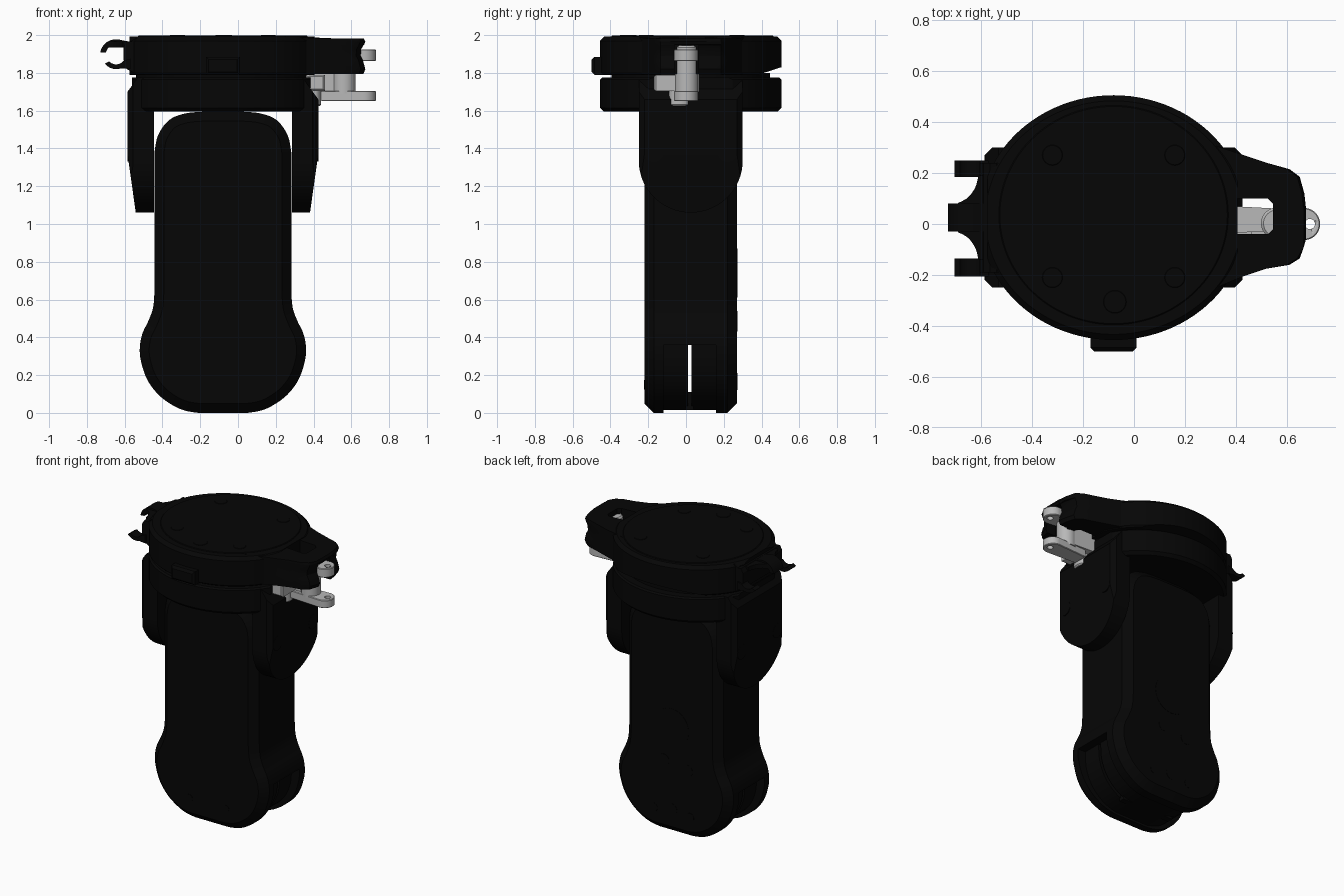
import bpy, bmesh, math
from mathutils import Vector

cube = bpy.data.objects.get("Cube")
if cube:
    bpy.data.objects.remove(cube)

CX, CY = -0.08, 0.025          # centre line of the body and rings


def material(name, rgb, rough):
    m = bpy.data.materials.new(name)
    m.use_nodes = True
    m.diffuse_color = (*rgb, 1)
    b = m.node_tree.nodes["Principled BSDF"]
    b.inputs["Base Color"].default_value = (*rgb, 1)
    b.inputs["Roughness"].default_value = rough
    return m


BLACK = material("matte black", (0.0018, 0.0018, 0.0018), 0.6)
GREY = material("light grey", (0.48, 0.48, 0.48), 0.5)


def loft(name, rings, mat, bev=(0, 0), cuts=()):
    """Join rings of points into a closed solid; chamfer the caps, trim by planes."""
    bm = bmesh.new()
    vs = [[bm.verts.new(p) for p in r] for r in rings]
    n = len(vs[0])
    for a, b in zip(vs, vs[1:]):
        for i in range(n):
            bm.faces.new((a[i], a[(i + 1) % n], b[(i + 1) % n], b[i]))
    caps = [bm.faces.new(vs[0]), bm.faces.new(vs[-1])]
    bmesh.ops.recalc_face_normals(bm, faces=bm.faces)
    edges = [list(c.edges) for c in caps]
    for es, w in zip(edges, bev):
        if w:
            bmesh.ops.bevel(bm, geom=es, offset=w, segments=1, affect='EDGES', clamp_overlap=True)
    for co, no in cuts:
        bmesh.ops.bisect_plane(bm, geom=bm.verts[:] + bm.edges[:] + bm.faces[:],
                               plane_co=co, plane_no=no, clear_outer=True)
        bmesh.ops.holes_fill(bm, edges=[e for e in bm.edges if e.is_boundary])
    bmesh.ops.recalc_face_normals(bm, faces=bm.faces)
    me = bpy.data.meshes.new(name)
    bm.to_mesh(me)
    bm.free()
    ob = bpy.data.objects.new(name, me)
    bpy.context.collection.objects.link(ob)
    me.materials.append(mat)
    bpy.ops.object.select_all(action='DESELECT')
    ob.select_set(True)
    bpy.context.view_layer.objects.active = ob
    bpy.ops.object.shade_smooth_by_angle(angle=math.radians(25))
    return ob


def prism(name, pts, axis, lo, hi, mat=BLACK, bev=(0, 0), cuts=()):
    put = {'x': lambda a, b, h: (h, a, b), 'y': lambda a, b, h: (a, h, b),
           'z': lambda a, b, h: (a, b, h)}[axis]
    return loft(name, [[put(a, b, h) for a, b in pts] for h in (lo, hi)], mat, bev, cuts)


def rect(a0, a1, b0, b1):
    return [(a0, b0), (a1, b0), (a1, b1), (a0, b1)]


def arc(a, b, ra, rb, t0, t1, n):
    ts = [math.radians(t0 + (t1 - t0) * i / n) for i in range(n + 1)]
    return [(a + ra * math.cos(t), b + rb * math.sin(t)) for t in ts]


def oval(a, b, ra, rb=None, n=96):
    return arc(a, b, ra, rb or ra, 0, 360, n)[:-1]


def smooth(pts, steps=5):
    """Catmull-Rom curve through an open list of points."""
    q = [Vector(p) for p in [pts[0]] + pts + [pts[-1]]]
    out = []
    for i in range(len(pts) - 1):
        a, b, c, d = q[i:i + 4]
        for s in range(steps):
            t = s / steps
            out.append((b * 2 + (c - a) * t + (a * 2 - b * 5 + c * 4 - d) * t * t
                        + (b * 3 - a - c * 3 + d) * t ** 3) / 2)
    return [tuple(p) for p in out] + [pts[-1]]


def mirrored(half):
    return [(CX + w, z) for w, z in half] + [(CX - w, z) for w, z in reversed(half)]


# Body: front and back shells round a recessed core
half = (smooth([(0.13, 0), (0.2, 0.012), (0.265, 0.04), (0.34, 0.095), (0.4, 0.175), (0.433, 0.27),
                (0.44, 0.345), (0.426, 0.42), (0.393, 0.49), (0.369, 0.56), (0.362, 0.65)])
        + smooth([(0.362, 1.38), (0.343, 1.47), (0.285, 1.55), (0.2, 1.585), (0.1, 1.595)]))
outline = mirrored(half)
prism("front_shell", outline, 'y', -0.22, -0.12, bev=(0.05, 0))
prism("back_shell", outline, 'y', 0.16, 0.27, bev=(0, 0.05))
prism("body_core", outline, 'y', -0.12, 0.16, cuts=[((0, 0, 0.36), (0, 0, -1))])

# Foot recess: two filler halves with a slit between them
foot = mirrored(smooth([(0.13, 0.015), (0.23, 0.05), (0.32, 0.13), (0.37, 0.24), (0.38, 0.37)]))
for side, y0, y1 in (("front", -0.12, 0.01), ("back", 0.03, 0.16)):
    prism(side + "_foot_filler", foot, 'y', y0, y1)
prism("foot_bridge", rect(-0.28, 0.12, 0.015, 0.11), 'y', 0.0, 0.04)

# Screw heads and round covers on the shells
for i, x in enumerate((-0.22, 0.06)):
    prism(f"front_screw_{i}", oval(x, 0.15, 0.025, n=24), 'y', -0.222, -0.2)
for i, (x, z, r) in enumerate([(CX, 0.74, 0.13), (-0.02, 0.5, 0.04), (-0.2, 0.47, 0.04),
                               (-0.22, 0.15, 0.03), (CX, 0.17, 0.04), (0.06, 0.15, 0.03)]):
    prism(f"back_cover_{i}", oval(x, z, r, n=40), 'y', 0.25, 0.272)

# Yoke: round plate, trimmed at the sides, with two arms
prism("yoke_plate", oval(CX, CY, 0.525, 0.48), 'z', 1.595, 1.775, bev=(0.02, 0.01),
      cuts=[((0.385, 0, 0), (1, 0, 0)), ((-0.56, 0, 0), (-1, 0, 0))])
arm = [(-0.25, 1.775)] + arc(CY, 1.335, 0.275, 0.275, 180, 360, 32) + [(0.30, 1.775)]
for side, s, top in (("left", 1, 1.66), ("right", -1, 1.7)):
    xo, xi = CX + s * 0.505, CX + s * 0.365
    cuts = [((xo, 0, 1.37), (s * 0.99, 0, -0.14)), ((xo, 0, top), (s * 0.81, 0, 0.585)),
            ((xo, -0.22, 1), (s * 0.7, -0.7, 0)), ((xo, 0.27, 1), (s * 0.7, 0.7, 0))]
    prism(side + "_arm", arm, 'x', xi, xo, cuts=cuts)
    for i, y in enumerate((-0.17, 0.22)):
        x = sorted((xo - s * 0.03, xo + s * 0.001))
        prism(f"{side}_arm_bolt_{i}", oval(y, 1.38, 0.05, n=32), 'x', *x)

# Swivel head: spacer, ring, cover, front tab and bolts
prism("spacer", oval(CX, CY, 0.46, 0.42), 'z', 1.76, 1.8)
prism("head_ring", oval(CX, CY, 0.525, 0.48), 'z', 1.79, 1.992, bev=(0.01, 0.022),
      cuts=[((0, 0.505, 1.83), (0, 0.305, -0.95)),
            ((0.405, 0, 0), (1, 0, 0)), ((-0.575, 0, 0), (-1, 0, 0))])
prism("head_cover", oval(CX, CY + 0.01, 0.45, 0.43), 'z', 1.98, 1.997, bev=(0, 0.004))
prism("front_tab", rect(-0.17, 0.01, 1.79, 1.885), 'y', -0.5, -0.4, bev=(0.015, 0))
for i, (x, y) in enumerate([(x, y) for x in (-0.32, 0.16) for y in (-0.21, 0.27)]):
    prism(f"head_bolt_{i}", oval(x, y, 0.04, n=32), 'z', 1.98, 2.0, bev=(0, 0.002))
prism("head_button", oval(-0.075, -0.305, 0.045, n=32), 'z', 1.98, 2.0, bev=(0, 0.002))


# Left wing: slotted loop with a grooved end and a central notch under its roof
def wing(z, d, notch):
    end = [(0.61, 0.215), (0.65, 0.185), (0.668, 0.12), (0.674, 0.066), (notch, 0.065),
           (notch, -0.06), (0.674, -0.061), (0.666, -0.09), (0.65, -0.135), (0.61, -0.16)]
    pts = ([(0.25, 0.33), (0.43, 0.27), (0.52, 0.24)]
           + [(x if x == notch else x + d, y) for x, y in end]
           + [(0.52, -0.175), (0.43, -0.205), (0.25, -0.28), (0.25, -0.04), (0.525, -0.04),
              (0.545, -0.02), (0.545, 0.08), (0.525, 0.10), (0.25, 0.10)])
    return [(x, y, z + (0.012 if z > 1.95 and x < 0.3 else 0)) for x, y in pts]


levels = [(1.795, -0.01, 0.595), (1.82, 0, 0.595), (1.865, -0.012, 0.595), (1.89, -0.025, 0.595),
          (1.925, -0.022, 0.595), (1.947, -0.01, 0.595), (1.949, -0.01, 0.668),
          (1.965, -0.003, 0.674), (1.982, -0.01, 0.666)]
loft("side_wing", [wing(*lv) for lv in levels], BLACK)

# Right clip: base, raised middle hook and two lower hooks
base = [(-0.45, 1.795), (-0.55, 1.80), (-0.59, 1.82), (-0.605, 1.87), (-0.605, 1.94),
        (-0.59, 1.968), (-0.565, 1.965), (-0.54, 1.985), (-0.45, 1.985)]
prism("clip_base", base, 'y', -0.19, 0.24)
upper = ([(-0.58, 1.965)] + arc(-0.645, 1.895, 0.085, 0.083, 80, 172, 14)
         + arc(-0.645, 1.895, 0.056, 0.055, 165, 50, 14) + [(-0.58, 1.92)])
prism("clip_middle_hook", upper, 'y', -0.03, 0.08)
lower = ([(-0.57, 1.82)] + arc(-0.645, 1.895, 0.075, 0.075, 290, 218, 12)
         + arc(-0.645, 1.895, 0.05, 0.05, 222, 325, 12) + [(-0.57, 1.875)])
for side, y0, y1 in (("front", -0.205, -0.135), ("back", 0.185, 0.25)):
    prism(side + "_clip_hook", lower, 'y', y0, y1)
curve = smooth([(-0.61, 0.19), (-0.622, 0.145), (-0.65, 0.105), (-0.69, 0.082)])
web = [(-0.56, 0.19)] + curve + [(x, 0.05 - y) for x, y in reversed(curve)] + [(-0.56, -0.14)]
prism("clip_web", web, 'z', 1.935, 1.965)

# Latch: two eyed tabs, link, post, pin and lever
cutter = prism("eye_cutter", oval(0.69, 0, 0.02, n=24), 'z', 1.6, 1.97, GREY)
cutter.hide_render = True
cutter.hide_set(True)


def tab(name, x0, z0, z1):
    end = arc(0.667, 0, 0.063, 0.063, -90, 90, 20)
    ob = prism(name, [(x0, -0.05)] + end + [(x0, 0.05)], 'z', z0, z1, GREY, (0.004, 0.004))
    m = ob.modifiers.new("eye", 'BOOLEAN')
    m.operation, m.object, m.solver = 'DIFFERENCE', cutter, 'EXACT'


tab("lower_latch_tab", 0.44, 1.65, 1.705)
tab("upper_latch_tab", 0.56, 1.862, 1.924)
link = [(0.38, -0.035), (0.5, -0.03), (0.57, -0.03), (0.57, 0.06), (0.38, 0.07)]
prism("latch_link", link, 'z', 1.70, 1.83, GREY)
prism("latch_post", oval(0.56, 0.0025, 0.062, n=40), 'z', 1.69, 1.945, GREY, (0, 0.01))
prism("latch_pin", oval(0.405, -0.035, 0.035, 0.055, 32), 'z', 1.625, 1.71, GREY, (0.008, 0))
prism("latch_lever", rect(0.36, 0.46, 1.705, 1.79), 'y', -0.17, -0.02, GREY, (0.01, 0))
